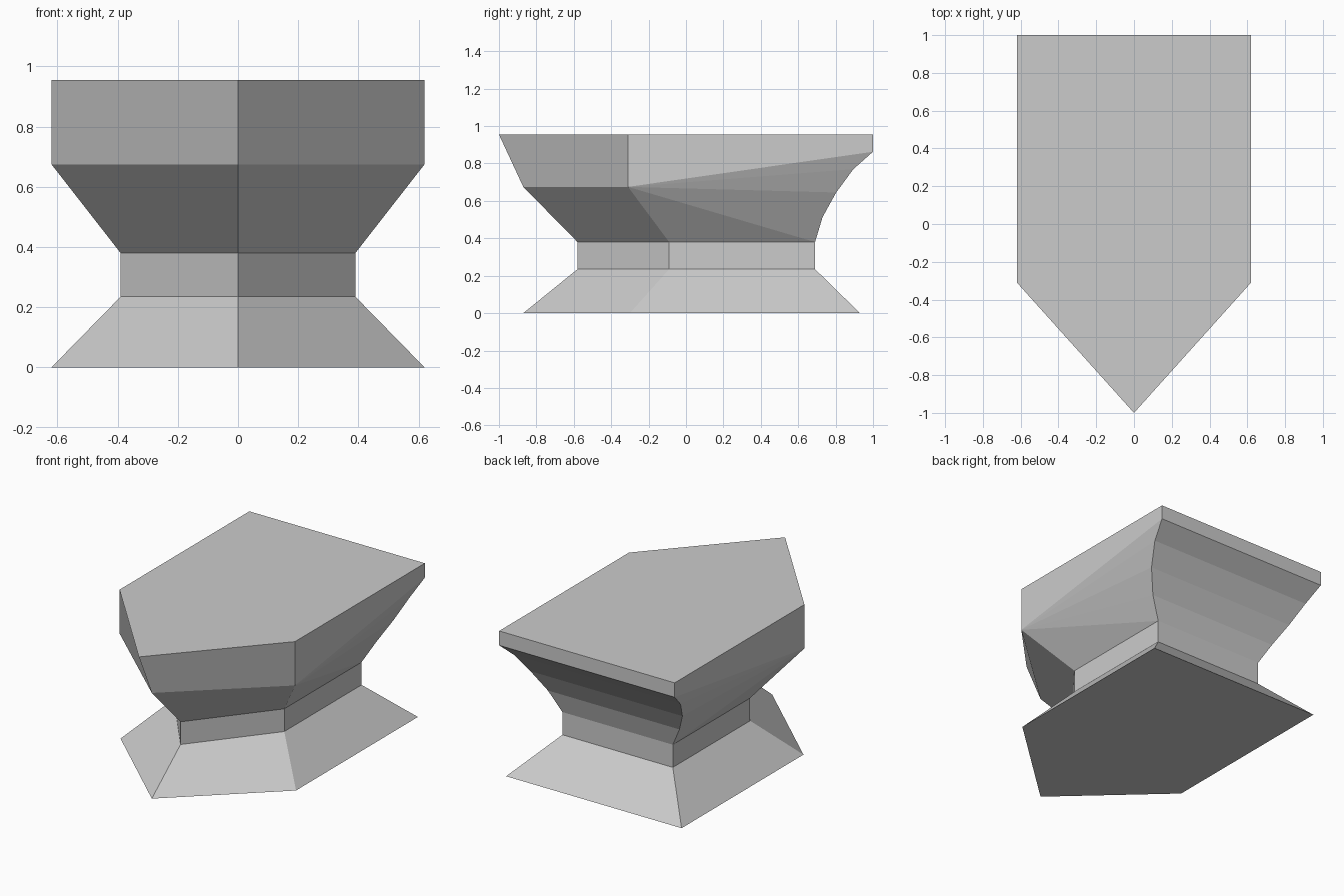
import bpy
import bmesh

cube = bpy.data.objects.get("Cube")
if cube:
    bpy.data.objects.remove(cube, do_unlink=True)

steel = bpy.data.materials.new("grey steel")
steel.use_nodes = True
colour = (0.6, 0.6, 0.6, 1)
steel.diffuse_color = colour
steel.node_tree.nodes["Principled BSDF"].inputs["Base Color"].default_value = colour


def outline(half, tip, shoulder, back, z):
    """Pentagon running left tail, left shoulder, nose, right shoulder, right tail."""
    return [(half, back, z), (half, shoulder, z), (0, tip, z),
            (-half, shoulder, z), (-half, back, z)]


def finish(name, polygons):
    """Make a flat-shaded object from polygons, welding shared corners."""
    bm = bmesh.new()
    for poly in polygons:
        bm.faces.new([bm.verts.new(p) for p in poly])
    bmesh.ops.remove_doubles(bm, verts=bm.verts, dist=0.0005)
    bmesh.ops.recalc_face_normals(bm, faces=bm.faces)
    mesh = bpy.data.meshes.new(name)
    bm.to_mesh(mesh)
    bm.free()
    mesh.materials.append(steel)
    obj = bpy.data.objects.new(name, mesh)
    bpy.context.collection.objects.link(obj)
    return obj


def walls(lower, upper, sides):
    """Quads joining two outlines along the given sides."""
    return [[lower[i], lower[(i + 1) % 5], upper[(i + 1) % 5], upper[i]]
            for i in sides]


ground = outline(0.62, -0.87, -0.30, 0.93, 0)
waist_low = outline(0.39, -0.58, -0.09, 0.69, 0.235)
waist_high = outline(0.39, -0.58, -0.09, 0.69, 0.38)
brow = outline(0.62, -0.87, -0.31, 1.0, 0.675)
top = outline(0.62, -1.0, -0.31, 1.0, 0.955)

# Flared foot and straight waist
finish("foot", walls(ground, waist_low, range(5)) + [ground])
finish("waist", walls(waist_low, waist_high, range(5)))

# Head: pointed nose and flat top face
head = [top] + walls(waist_high, brow, (1, 2)) + walls(brow, top, (1, 2))

# Curved tail: half width, depth and height from the waist up to the heel edge
tail = [(0.39, 0.69, 0.38), (0.465, 0.73, 0.513), (0.537, 0.803, 0.645),
        (0.588, 0.895, 0.77), (0.62, 1.0, 0.863), (0.62, 1.0, 0.955)]


def flip(p, side):
    return (p[0] * side, p[1], p[2])


for a, b in zip(tail, tail[1:]):
    head.append([a, b, flip(b, -1), flip(a, -1)])

# Side cheeks fan out from each shoulder corner to the tail curve
for side in (1, -1):
    corner = flip(brow[1], side)
    rim = [waist_high[1]] + tail[:-1]
    for a, b in zip(rim, rim[1:]):
        head.append([corner, flip(a, side), flip(b, side)])
    head.append([corner, flip(tail[-2], side), flip(tail[-1], side), flip(top[1], side)])

head_obj = finish("head", head)

# The head is open underneath, so point its normals outward from the top face
bm = bmesh.new()
bm.from_mesh(head_obj.data)
if max(bm.faces, key=lambda f: f.calc_center_median().z).normal.z < 0:
    bmesh.ops.reverse_faces(bm, faces=bm.faces)
bm.to_mesh(head_obj.data)
bm.free()
